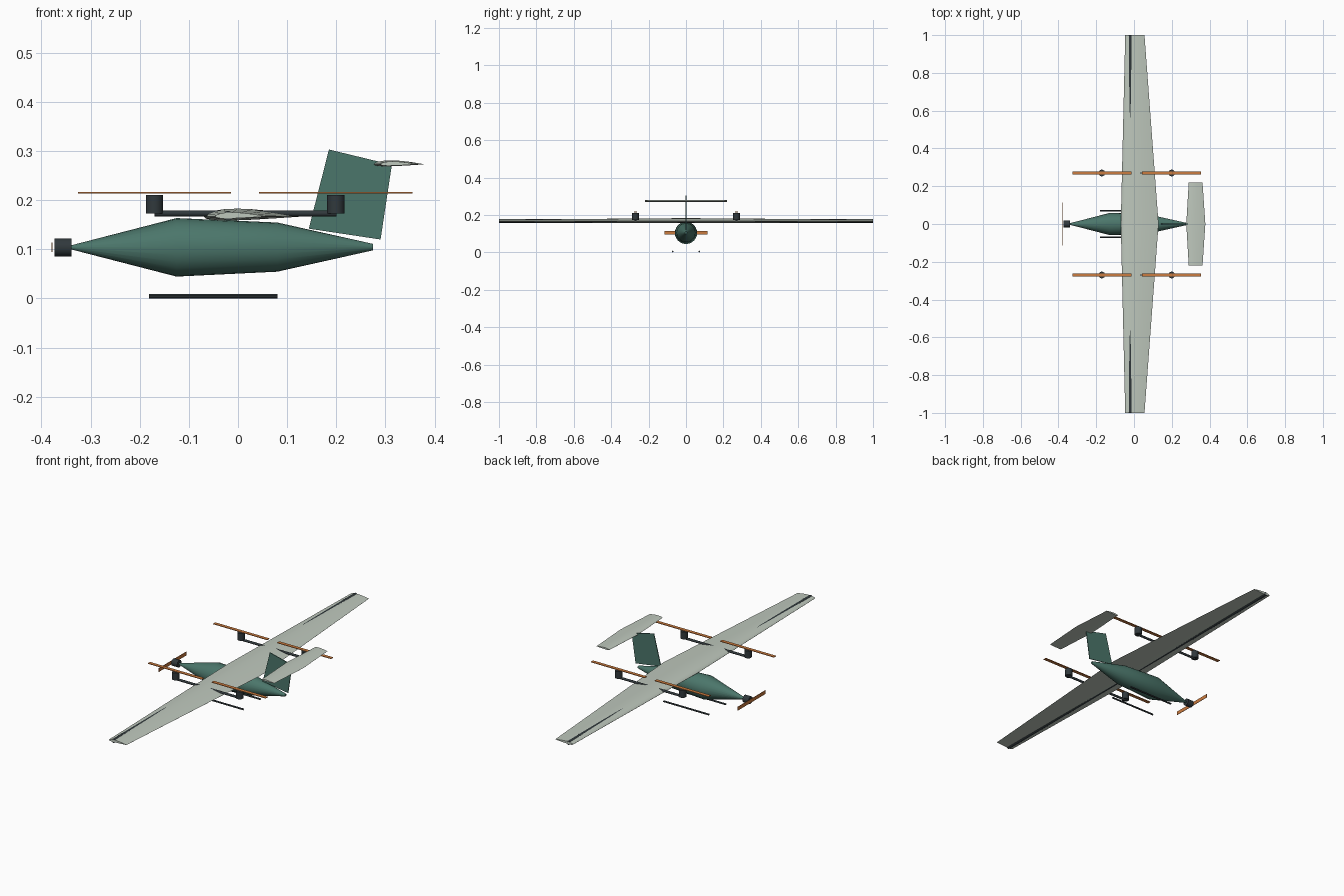
import bpy, bmesh
from math import sqrt, pi, cos, sin
from mathutils import Vector

if "Cube" in bpy.data.objects:
    bpy.data.objects.remove(bpy.data.objects["Cube"])


def material(name, color):
    m = bpy.data.materials.new(name)
    m.diffuse_color = (*color, 1)
    m.use_nodes = True
    m.node_tree.nodes["Principled BSDF"].inputs["Base Color"].default_value = m.diffuse_color
    return m


GREEN = material("body_green", (0.07, 0.18, 0.145))
PALE = material("wing_pale", (0.52, 0.58, 0.51))
DARK = material("dark_carbon", (0.03, 0.04, 0.045))
ORANGE = material("propeller_orange", (0.6, 0.2, 0.05))


def loft(name, rings, mat, smooth=True):
    """Skin a list of equally long point rings and cap both ends."""
    bm = bmesh.new()
    rows = [[bm.verts.new(p) for p in ring] for ring in rings]
    n = len(rows[0])
    for a, b in zip(rows, rows[1:]):
        for i in range(n):
            bm.faces.new((a[i], a[(i + 1) % n], b[(i + 1) % n], b[i]))
    bm.faces.new(rows[0])
    bm.faces.new(rows[-1])
    bmesh.ops.recalc_face_normals(bm, faces=bm.faces)
    me = bpy.data.meshes.new(name)
    bm.to_mesh(me)
    bm.free()
    me.materials.append(mat)
    ob = bpy.data.objects.new(name, me)
    bpy.context.collection.objects.link(ob)
    if smooth:
        bpy.context.view_layer.objects.active = ob
        ob.select_set(True)
        bpy.ops.object.shade_smooth_by_angle()
        ob.select_set(False)
    return ob


def ring(center, axis, r, n):
    u = Vector(axis).orthogonal().normalized()
    v = Vector(axis).normalized().cross(u)
    return [Vector(center) + r * (cos(2 * pi * i / n) * u + sin(2 * pi * i / n) * v)
            for i in range(n)]


def rod(name, a, b, r, mat=DARK, n=20):
    axis = Vector(b) - Vector(a)
    return loft(name, [ring(a, axis, r, n), ring(b, axis, r, n)], mat)


def box(name, center, size, mat):
    c, h = Vector(center), Vector(size) / 2
    rings = [[c + Vector((sx * h.x, sy * h.y, sz * h.z))
              for sx, sy in ((-1, -1), (1, -1), (1, 1), (-1, 1))] for sz in (-1, 1)]
    return loft(name, rings, mat, False)


def airfoil(x_quarter, y, z, chord, n=10, t=0.12, camber=0.02, p=0.4):
    """Cambered section, leading edge towards -x."""
    def point(s, side):
        th = 5 * t * (0.2969 * sqrt(s) - 0.126 * s - 0.3516 * s**2
                      + 0.2843 * s**3 - 0.1015 * s**4)
        q = p if s < p else 1 - p
        c = camber / q**2 * ((1 - 2 * p if s >= p else 0) + 2 * p * s - s * s)
        return (x_quarter + (s - 0.25) * chord, y, z + (c + side * th) * chord)
    st = [(1 - cos(pi * i / n)) / 2 for i in range(n + 1)]
    return [point(s, 1) for s in reversed(st)] + [point(s, -1) for s in st[1:]]


def wing(name, half_span, z, root, tip):
    """root and tip are (quarter chord x, chord)."""
    return loft(name, [airfoil(root[0] if y == 0 else tip[0], y, z,
                               root[1] if y == 0 else tip[1])
                       for y in (-half_span, 0, half_span)], PALE)


# Fuselage
loft("fuselage", [ring((x, 0, z), (1, 0, 0), r, 24) for x, z, r in
                  ((-0.34, 0.104, 0.004), (-0.125, 0.104, 0.0595),
                   (0.08, 0.1045, 0.05), (0.275, 0.1045, 0.0065))], GREEN)

# Main wing and its spar
wing("main_wing", 1.0, 0.167, (-0.02, 0.2), (-0.021, 0.102))
rod("wing_spar", (-0.02, -1, 0.168), (-0.02, 1, 0.168), 0.01)

# T tail
fin = ((0.185, 0.303), (0.313, 0.272), (0.29, 0.12), (0.144, 0.142))
loft("tail_fin", [[(x, y, z) for x, z in fin] for y in (-0.002, 0.002)], GREEN, False)
wing("tailplane", 0.22, 0.273, (0.302, 0.101), (0.308, 0.073))

# Nose motor and propeller
rod("nose_motor", (-0.373, 0, 0.104), (-0.339, 0, 0.104), 0.0185)
box("nose_propeller", (-0.378, 0, 0.104), (0.002, 0.23, 0.019), ORANGE)

# Lift booms, lift motors and propellers, landing skids
for side, s in (("left", -1), ("right", 1)):
    y = 0.27 * s
    rod(f"{side}_boom", (-0.17, y, 0.173), (0.2, y, 0.173), 0.006)
    for end, x in (("front", -0.17), ("rear", 0.199)):
        rod(f"{side}_{end}_lift_motor", (x, y, 0.173), (x, y, 0.211), 0.0177)
        box(f"{side}_{end}_lift_propeller", (x, y, 0.2155), (0.312, 0.018, 0.003), ORANGE)
    rod(f"{side}_skid", (-0.181, 0.07 * s, 0.0045), (0.08, 0.07 * s, 0.0045), 0.0045, n=12)
